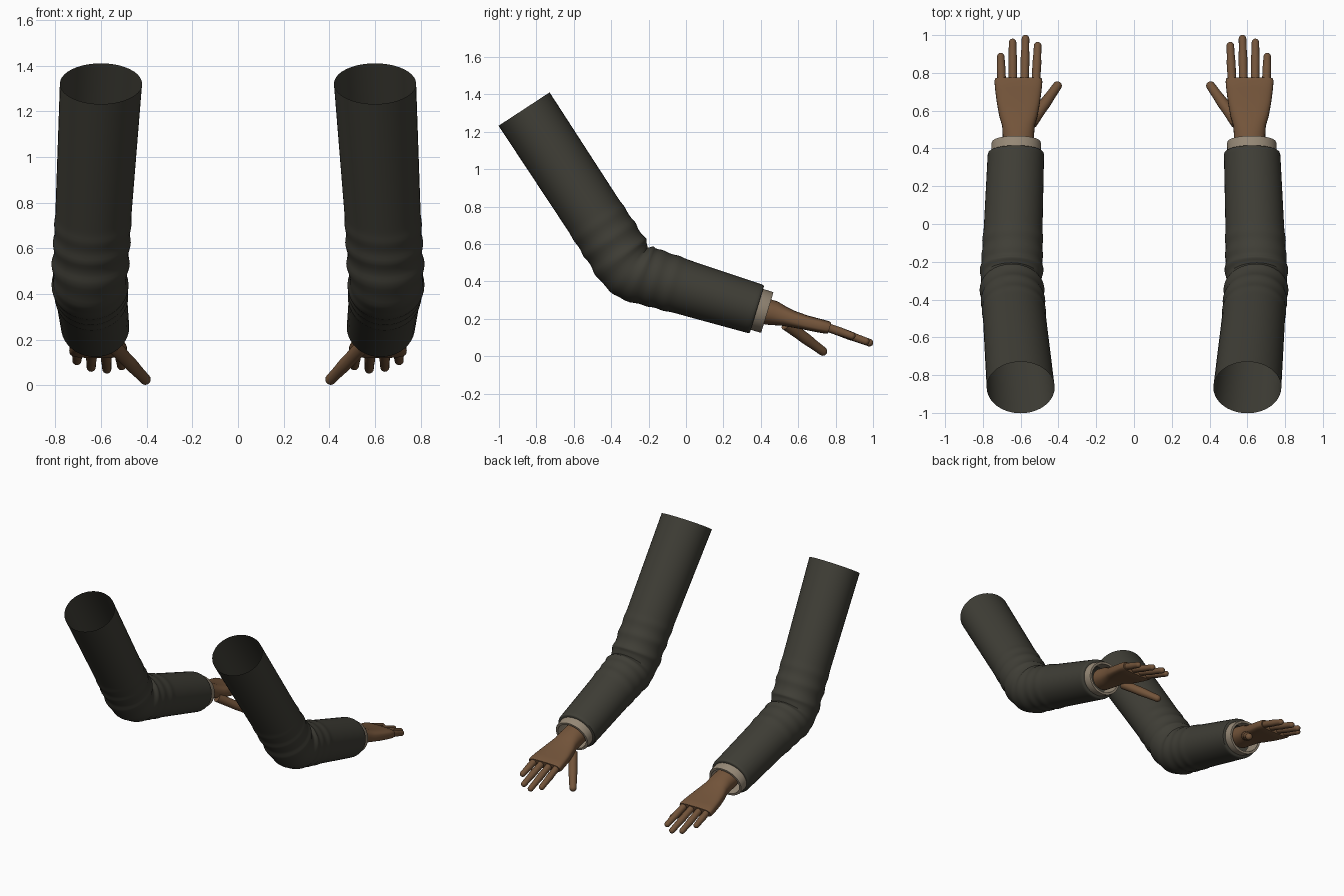
import bpy, bmesh, math
from mathutils import Vector

cube = bpy.data.objects.get("Cube")
if cube:
    bpy.data.objects.remove(cube, do_unlink=True)


def material(name, rgb):
    m = bpy.data.materials.new(name)
    m.use_nodes = True
    m.diffuse_color = (*rgb, 1)
    m.node_tree.nodes["Principled BSDF"].inputs["Base Color"].default_value = (*rgb, 1)
    return m


CLOTH = material("dark olive cloth", (0.05, 0.048, 0.037))
LINEN = material("beige linen", (0.30, 0.245, 0.18))
SKIN = material("brown skin", (0.17, 0.088, 0.042))


def ring(center, u, v, ru, rv, power=1.0, n=32):
    """Superellipse section; a power below 1 makes it boxier."""
    pts = []
    for i in range(n):
        a = 2 * math.pi * i / n
        c, s = math.cos(a), math.sin(a)
        c = math.copysign(abs(c) ** power, c)
        s = math.copysign(abs(s) ** power, s)
        pts.append(Vector(center) + u * (ru * c) + v * (rv * s))
    return pts


def loft(name, rings, mat, side, cap_start=False, cap_end=False, angle=40):
    """Skin the rings; parts are drawn on +x and flipped for the other side."""
    bm = bmesh.new()
    loops = [[bm.verts.new((p.x * side, p.y, p.z)) for p in r] for r in rings]
    for a, b in zip(loops, loops[1:]):
        for i in range(len(a)):
            j = (i + 1) % len(a)
            bm.faces.new((a[i], a[j], b[j], b[i]))
    if cap_start:
        bm.faces.new(loops[0])
    if cap_end:
        bm.faces.new(loops[-1])
    bmesh.ops.recalc_face_normals(bm, faces=bm.faces)
    mesh = bpy.data.meshes.new(name)
    bm.to_mesh(mesh)
    bm.free()
    mesh.materials.append(mat)
    ob = bpy.data.objects.new(name, mesh)
    bpy.context.collection.objects.link(ob)
    bpy.ops.object.select_all(action="DESELECT")
    ob.select_set(True)
    bpy.context.view_layer.objects.active = ob
    bpy.ops.object.shade_smooth_by_angle(angle=math.radians(angle))
    return ob


X = Vector((1, 0, 0))
UPPER, LOWER = math.radians(-56.8), math.radians(-16.9)
SHOULDER, WRIST = -1.033, 0.71
FOLDS = [(-0.30, 0.004), (-0.20, 0.007), (-0.09, 0.010), (0.06, 0.010), (0.14, 0.006), (0.23, 0.005)]


def up_at(pitch):
    return Vector((0, -math.sin(pitch), math.cos(pitch)))


def arm_ring(s, scale=1.0, size=None):
    """Section at signed distance s from the elbow along the arm."""
    pitch = UPPER if s < 0 else LOWER
    t = s / SHOULDER if s < 0 else s / WRIST
    x = 0.65 - (0.05 if s < 0 else 0.025) * t
    rx, rn = (0.16 + 0.02 * t, 0.158 + 0.005 * t) if s < 0 else (0.16 - 0.011 * t, 0.155 - 0.02 * t)
    fold = sum(a * math.exp(-((s - c) / 0.028) ** 2) for c, a in FOLDS)
    if size:
        rx, rn, fold = *size, 0
    blend = min(max(s / 0.2 + 0.5, 0), 1)
    tilt = UPPER + (LOWER - UPPER) * blend
    center = (x, -0.3 + s * math.cos(pitch), 0.457 + s * math.sin(pitch))
    return ring(center, X, up_at(tilt), (rx + fold) * scale, (rn + fold) * scale, n=40)


def finger(name, base, tip, r0, r1, side):
    """Tapered finger with a rounded tip and a slight knuckle."""
    a, b = Vector(base), Vector(tip)
    d = (b - a).normalized()
    u = d.cross(Vector((0, 0, 1))).normalized()
    v = u.cross(d)
    b -= d * r1
    rings = []
    for k in range(11):
        t = k / 10
        r = r0 + (r1 - r0) * t + 0.002 * math.exp(-((t - 0.55) / 0.12) ** 2)
        rings.append(ring(a.lerp(b, t), u, v, r, r, n=16))
    for k in range(1, 6):
        h = math.radians(17 * k)
        rings.append(ring(b + d * r1 * math.sin(h), u, v, r1 * math.cos(h), r1 * math.cos(h), n=16))
    loft(name, rings, SKIN, side, True, True, 60)


# Palm stations: y, z, half width, half thickness
PALM = [(0.40, 0.245, 0.085, 0.072), (0.47, 0.230, 0.083, 0.066), (0.52, 0.215, 0.086, 0.053),
        (0.57, 0.199, 0.101, 0.045), (0.64, 0.180, 0.114, 0.039), (0.71, 0.164, 0.123, 0.037),
        (0.755, 0.154, 0.127, 0.035), (0.768, 0.151, 0.124, 0.030)]
# Fingers: base x, tip x, tip y
FINGERS = {"index": (0.520, 0.509, 0.963), "middle": (0.580, 0.574, 1.0),
           "ring": (0.641, 0.643, 0.98), "little": (0.700, 0.706, 0.905)}

for label, side in (("left", 1), ("right", -1)):
    # Sleeve: open at the shoulder, folded in around the cuff
    count = 110
    rings = [arm_ring(SHOULDER + (WRIST - 0.015 - SHOULDER) * i / count) for i in range(count + 1)]
    rings += [arm_ring(WRIST - 0.004, 0.985), arm_ring(WRIST, 0.95), arm_ring(WRIST, 0.84)]
    loft(label + "_sleeve", rings, CLOTH, side)

    # Shirt cuff: a ring with thickness
    outer, inner = (0.131, 0.114), (0.112, 0.096)
    loft(label + "_cuff", [arm_ring(0.66, size=outer), arm_ring(0.760, size=outer),
                           arm_ring(0.768, 0.975, outer), arm_ring(0.768, size=inner),
                           arm_ring(0.66, size=inner)], LINEN, side)

    # Palm and wrist
    up = up_at(LOWER)
    loft(label + "_palm", [ring((0.612, y, z), X, up, w, h, 1 - 0.45 * min(1, (y - 0.4) / 0.25))
                           for y, z, w, h in PALM], SKIN, side, True, True)

    # Fingers and thumb
    for key, (x0, x1, y1) in FINGERS.items():
        finger(f"{label}_{key}_finger", (x0, 0.73, 0.164), (x1, y1, 0.155 - 0.39 * (y1 - 0.77)),
               0.024, 0.020, side)
    finger(label + "_thumb", (0.545, 0.535, 0.172), (0.394, 0.748, 0.014), 0.033, 0.024, side)
